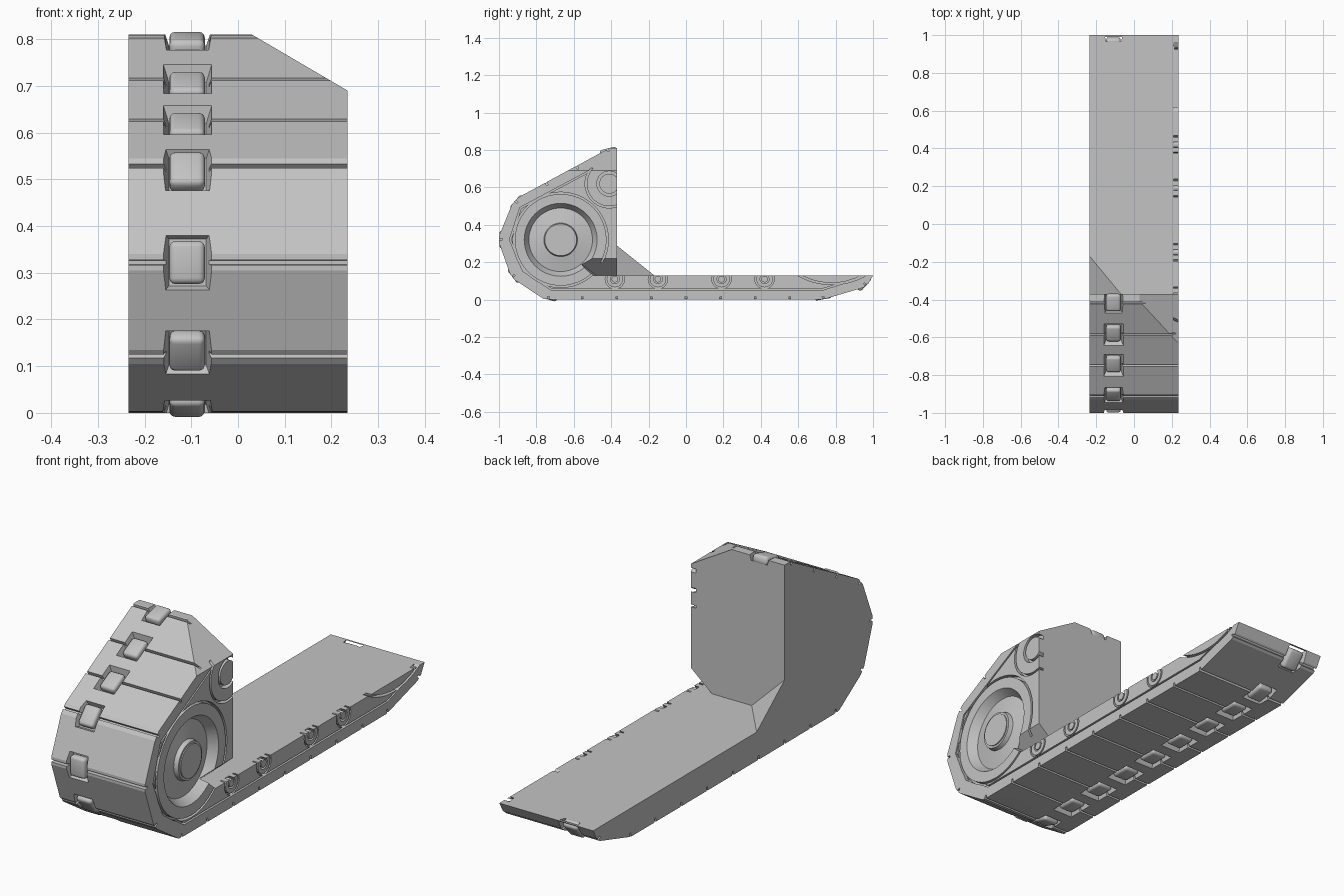
import bpy, bmesh, math
from mathutils import Vector

if "Cube" in bpy.data.objects:
    bpy.data.objects.remove(bpy.data.objects["Cube"], do_unlink=True)

W = 0.235   # half width of the track unit

grey = bpy.data.materials.new("plain_grey")
grey.use_nodes = True
grey.diffuse_color = (0.55, 0.55, 0.55, 1)
for node in grey.node_tree.nodes:
    if node.type == 'BSDF_PRINCIPLED':
        node.inputs["Base Color"].default_value = (0.55, 0.55, 0.55, 1)


def finish(name, bm):
    bmesh.ops.recalc_face_normals(bm, faces=bm.faces)
    mesh = bpy.data.meshes.new(name)
    bm.to_mesh(mesh)
    bm.free()
    mesh.materials.append(grey)
    ob = bpy.data.objects.new(name, mesh)
    bpy.context.scene.collection.objects.link(ob)
    return ob


def hull(name, points):
    bm = bmesh.new()
    for p in points:
        bm.verts.new(p)
    bmesh.ops.convex_hull(bm, input=bm.verts)
    bmesh.ops.dissolve_limit(bm, angle_limit=0.01, verts=bm.verts, edges=bm.edges)
    return finish(name, bm)


def extrude_profile(name, profile):
    bm = bmesh.new()
    face = bm.faces.new([bm.verts.new((-W, y, z)) for y, z in profile])
    out = bmesh.ops.extrude_face_region(bm, geom=[face])
    moved = [v for v in out["geom"] if isinstance(v, bmesh.types.BMVert)]
    bmesh.ops.translate(bm, verts=moved, vec=(2 * W, 0, 0))
    return finish(name, bm)


def lathe(name, y, z, section, steps):
    # closed (radius, x) section swept around an axis along x
    bm = bmesh.new()
    loops = []
    for i in range(steps):
        a = 2 * math.pi * i / steps
        loops.append([bm.verts.new((x, y + r * math.cos(a), z + r * math.sin(a))) for r, x in section])
    n = len(section)
    for i in range(steps):
        a, b = loops[i], loops[(i + 1) % steps]
        for j in range(n):
            k = (j + 1) % n
            bm.faces.new((a[j], a[k], b[k], b[j]))
    return finish(name, bm)


def cut(target, cutter):
    mod = target.modifiers.new("cut", 'BOOLEAN')
    mod.operation = 'DIFFERENCE'
    mod.solver = 'EXACT'
    mod.object = cutter
    bpy.context.view_layer.objects.active = target
    bpy.ops.object.modifier_apply(modifier=mod.name)
    bpy.data.objects.remove(cutter, do_unlink=True)


def tapered(name, pos, angle, x, outer, inner, top, bottom):
    # block facing outward at an angle in the side plane; outer/inner = half (x, length)
    n = Vector((0, math.cos(angle), math.sin(angle)))
    t = Vector((0, -n.z, n.y))
    c = Vector((x, pos[0], pos[1]))
    pts = []
    for (hx, hl), h in ((outer, top), (inner, bottom)):
        for sx in (-1, 1):
            for sl in (-1, 1):
                pts.append(c + Vector((sx * hx, 0, 0)) + t * (sl * hl) + n * h)
    return hull(name, pts)


# Main body: tall front housing and long low base
body = extrude_profile("track_body", [
    (-0.37, 0.13), (-0.37, 0.81), (-0.41, 0.81), (-0.90, 0.545), (-0.93, 0.51),
    (-1, 0.34), (-1, 0.305), (-0.94, 0.135), (-0.915, 0.105), (-0.76, 0.003),
    (-0.72, 0), (0.73, 0), (0.95, 0.065), (0.975, 0.085), (1, 0.13)])

# Sloped outer shoulder of the housing
k = 0.12 / 0.205
cut(body, hull("shoulder_cutter", [
    (x, y, z) for y in (-1.1, -0.2)
    for x, z in ((-0.07, 0.81 + 0.1 * k), (0.335, 0.69 - 0.1 * k), (0.335, 1))]))

# Undercut at the outer foot of the housing
cut(body, hull("foot_cutter", [
    (0.13, -0.3, 0.13), (0.13, -0.48, 0.13), (0.235, -0.6, 0.22), (0.235, -0.3, 0.22),
    (0.25, -0.3, 0.22), (0.25, -0.6, 0.22), (0.25, -0.5, 0.13), (0.25, -0.3, 0.13)]))

# Wheel rings, rollers and curved grooves on the outer side
X = W + 0.03


def groove(y, z, r, width=0.01, depth=0.025, steps=48):
    cut(body, lathe("groove_cutter", y, z, [
        (r - width / 2, X), (r + width / 2, X),
        (r + width / 2, W - depth), (r - width / 2, W - depth)], steps))


groove(-0.67, 0.32, 0.25)
cut(body, lathe("dish_cutter", -0.67, 0.32, [
    (0.075, X), (0.195, X), (0.195, W), (0.17, W - 0.04),
    (0.09, W - 0.025), (0.085, W - 0.005), (0.075, W - 0.005)], 48))
groove(-0.41, 0.62, 0.125)
groove(-0.41, 0.62, 0.06, 0.014)
for y in (-0.38, -0.15, 0.19, 0.42):
    groove(y, 0.11, 0.048, 0.008, steps=24)
    groove(y, 0.11, 0.021, 0.007, steps=24)
groove(0.78, 0.445, 0.36, steps=96)

# Line between track belt and side plate
belt = [(-0.52, 0.685), (-0.885, 0.49), (-0.94, 0.32), (-0.87, 0.155),
        (-0.72, 0.055), (0.73, 0.055), (0.92, 0.115), (0.94, 0.15)]
for p, q in zip(belt, belt[1:]):
    p, q = Vector(p), Vector(q)
    d = (q - p).normalized()
    s = Vector((-d.y, d.x)) * 0.004
    ends = (p + s, p - s, q + s + d * 0.003, q - s + d * 0.003)
    cut(body, hull("belt_cutter", [(x, e.x, e.y) for x in (W - 0.02, X) for e in ends]))

# Tread joints: cross groove, drive window and rounded tooth at each
joints = [(-0.42, 0.81, 104), (-0.586, 0.715, 118), (-0.749, 0.627, 118),
          (-0.915, 0.53, 139), (-1, 0.322, 180), (-0.93, 0.12, 218), (-0.74, 0, 252)]
joints += [(-0.555 + 0.185 * i, 0, 270) for i in range(7)]
joints += [(0.735, 0, 280), (0.965, 0.075, 318)]
for i, (y, z, deg) in enumerate(joints):
    a = math.radians(deg)
    cut(body, tapered("joint_cutter", (y, z), a, 0, (0.3, 0.007), (0.3, 0.004), 0.02, -0.018))
    cut(body, tapered("window_cutter", (y, z), a, -0.108,
                      (0.055, 0.07), (0.04, 0.05), 0.01, -0.035))
    tooth = tapered(f"drive_tooth_{i + 1}", (y, z), a, -0.109,
                    (0.038, 0.046), (0.038, 0.046), -0.002, -0.04)
    bev = tooth.modifiers.new("round", 'BEVEL')
    bev.width = 0.013
    bev.segments = 3
    for poly in tooth.data.polygons:
        poly.use_smooth = True

# Corner brace between housing and base
hull("corner_brace", [(-W, -0.37, 0.29), (-W, -0.17, 0.13), (-0.07, -0.37, 0.13), (-W, -0.37, 0.13)])

# Shading
bpy.ops.object.select_all(action='DESELECT')
body.select_set(True)
bpy.context.view_layer.objects.active = body
bpy.ops.object.shade_smooth_by_angle(angle=math.radians(15))
